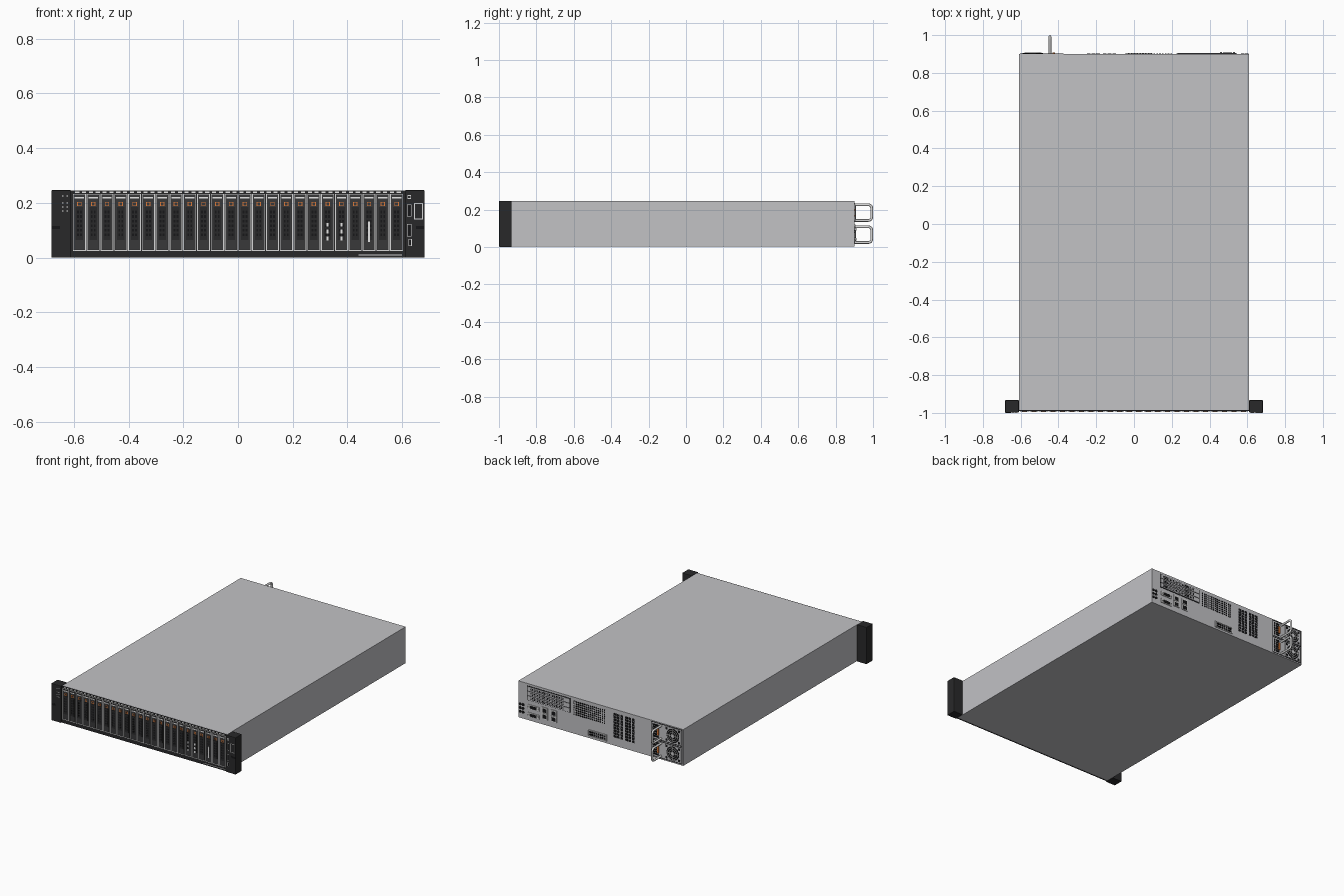
import bpy, bmesh, math
from mathutils import Matrix, Vector

if "Cube" in bpy.data.objects:
    bpy.data.objects.remove(bpy.data.objects["Cube"])


def material(name, r, g, b):
    m = bpy.data.materials.new(name)
    m.use_nodes = True
    m.diffuse_color = (r, g, b, 1)
    m.node_tree.nodes["Principled BSDF"].inputs["Base Color"].default_value = (r, g, b, 1)
    return m


metal = material("light metal", 0.54, 0.54, 0.56)
steel = material("bright steel", 0.7, 0.7, 0.7)
black = material("black plastic", 0.022, 0.022, 0.023)
carrier = material("carrier grey", 0.04, 0.04, 0.042)
hole = material("dark opening", 0.008, 0.008, 0.009)
orange = material("orange latch", 0.75, 0.2, 0.04)
white = material("white marking", 0.85, 0.85, 0.85)

FRONT, BACK = -0.985, 0.9
W, H = 0.61, 0.246


def finish(name, bm, mat):
    mesh = bpy.data.meshes.new(name)
    bm.to_mesh(mesh)
    bm.free()
    mesh.materials.append(mat)
    ob = bpy.data.objects.new(name, mesh)
    bpy.context.collection.objects.link(ob)
    return ob


def boxes(name, mat, spans, bevel=0):
    """One object from boxes given as (x0, x1, y0, y1, z0, z1)."""
    bm = bmesh.new()
    for x0, x1, y0, y1, z0, z1 in spans:
        mid = Vector((x0 + x1, y0 + y1, z0 + z1)) / 2
        size = Matrix.Diagonal((x1 - x0, y1 - y0, z1 - z0, 1))
        bmesh.ops.create_cube(bm, size=1, matrix=Matrix.Translation(mid) @ size)
    ob = finish(name, bm, mat)
    if bevel:
        mod = ob.modifiers.new("Bevel", "BEVEL")
        mod.width, mod.segments = bevel, 2
    return ob


def front(x, z, w, h, y0=0.005, y1=0.007):
    """Plate on the front, between two distances out from the chassis."""
    return (x - w / 2, x + w / 2, FRONT - y1, FRONT - y0, z - h / 2, z + h / 2)


def back(x, z, w, h, y0=0, y1=0.002):
    return (x - w / 2, x + w / 2, BACK + y0, BACK + y1, z - h / 2, z + h / 2)


def outline(place, x, z, w, h, t, y0, y1):
    """Four bars round a rectangle."""
    bars = [place(x + s * (w - t) / 2, z, t, h, y0, y1) for s in (-1, 1)]
    return bars + [place(x, z + s * (h - t) / 2, w - 2 * t, t, y0, y1) for s in (-1, 1)]


def grid(place, x, z, w, h, nx, nz, fill, y0, y1):
    """Even grid of small openings filling a rectangle."""
    dx, dz = w / nx, h / nz
    return [place(x - w / 2 + dx * (i + .5), z - h / 2 + dz * (j + .5),
                  dx * fill, dz * fill, y0, y1) for i in range(nx) for j in range(nz)]


def discs(name, mat, items, y0, y1, sides=20):
    """Round studs facing backwards, as (x, z, radius)."""
    bm = bmesh.new()
    turn = Matrix.Rotation(math.pi / 2, 4, "X")
    for x, z, r in items:
        bmesh.ops.create_cone(bm, cap_ends=True, segments=sides, radius1=r, radius2=r, depth=y1 - y0,
                              matrix=Matrix.Translation((x, BACK + (y0 + y1) / 2, z)) @ turn)
    return finish(name, bm, mat)


# Chassis, front bezel and rack ears
boxes("chassis", metal, [(-W, W, FRONT, BACK, 0.002, H - 0.001)])
boxes("front_bezel", black, [(-W, W, FRONT - 0.005, FRONT, 0, H - 0.002)])
for side, s in (("right", -1), ("left", 1)):
    xs = sorted((s * W, s * 0.682))
    boxes(side + "_rack_ear", black, [(*xs, -0.999, -0.933, 0, H + 0.001)], 0.003)
boxes("top_vent_dashes", white, grid(front, 0, 0.239, 1.2, 0.01, 48, 1, 0.6, 0.005, 0.006))

# Drive bays
pitch = 0.0504
bays = [(i - 11.5) * pitch for i in range(24)]
boxes("bay_rims", steel, [b for x in bays
      for b in outline(front, x, 0.129, 0.0475, 0.208, 0.003, 0.004, 0.0075)])
boxes("drive_carriers", carrier, [front(x, 0.129, 0.04, 0.2, 0.004, 0.008) for x in bays])
boxes("drive_handles", black, [front(x, 0.125, 0.027, 0.12, 0.007, 0.0105) for x in bays])
boxes("drive_grilles", hole, [b for x in bays
      for b in grid(front, x, 0.125, 0.022, 0.1, 2, 6, 0.6, 0.01, 0.011)])
boxes("drive_labels", white, [front(x, 0.219, 0.034, 0.006, 0.007, 0.0088) for x in bays])
boxes("drive_latches", orange, [b for x in bays
      for b in outline(front, x, 0.196, 0.016, 0.016, 0.003, 0.007, 0.0098)])
boxes("drive_stickers", white, [front(x, z, 0.008, 0.014, 0.01, 0.0115)
      for x in bays[18:20] for z in (0.07, 0.095, 0.12)] + [front(bays[21], 0.095, 0.008, 0.075, 0.01, 0.0115)])

# Front controls on the ears
boxes("status_marks", white, [front(x, z, 0.006, 0.004, 0.013, 0.0145)
      for x in (-0.64, -0.624) for z in (0.17, 0.185, 0.2, 0.225)])
ports = [(0.626, 0.172, 0.016, 0.045), (0.626, 0.1, 0.016, 0.045), (0.629, 0.056, 0.012, 0.026)]
boxes("front_port_rims", steel, [b for x, z, w, h in ports
      for b in outline(front, x, z, w, h, 0.002, 0.013, 0.0148)])
boxes("front_ports", hole, [front(x, z, w - 0.006, h - 0.006, 0.013, 0.0145) for x, z, w, h in ports])
boxes("ear_latch_rim", steel, outline(front, 0.66, 0.17, 0.032, 0.06, 0.003, 0.013, 0.015))
boxes("power_button", steel, outline(front, 0.626, 0.222, 0.014, 0.014, 0.003, 0.013, 0.0148))
boxes("bezel_line", steel, [front(0.52, 0.01, 0.16, 0.003)])
boxes("ear_grooves", hole, [front(s * 0.665, 0.11, 0.03, 0.012, 0.013, 0.0145) for s in (-1, 1)])

# Expansion slots
boxes("slot_recess", hole, [back(0.385, 0.183, 0.32, 0.096)])
slots = [0.152, 0.183, 0.214]
boxes("slot_brackets", metal, [back(0.385, z, 0.31, 0.027, 0.001, 0.005) for z in slots])
boxes("slot_vents", hole, [b for z in slots
      for b in grid(back, 0.395, z, 0.25, 0.018, 20, 2, 0.65, 0.004, 0.0058)])

# Rear vents
boxes("rear_perforations", hole, grid(back, 0.085, 0.175, 0.24, 0.1, 16, 7, 0.6, 0, 0.0015))
boxes("rear_vent_columns", hole, [b for x in (-0.13, -0.215)
      for b in grid(back, x, 0.138, 0.075, 0.165, 3, 9, 0.8, 0, 0.0015)])

# Rear connectors
plugs = [(0.495, 0.095, 0.085, 0.028), (0.495, 0.042, 0.085, 0.028)]
boxes("rear_serial_shells", steel, [back(x, z, w, h, 0, 0.006) for x, z, w, h in plugs], 0.002)
boxes("rear_serial_cores", hole, [back(x, z, 0.05, 0.018, 0.005, 0.008) for x, z, w, h in plugs])
discs("serial_screws", steel, [(x + s * 0.035, z, 0.006) for x, z, w, h in plugs for s in (-1, 1)], 0.005, 0.011, 6)
jacks = [(x, z) for x in (0.412, 0.345) for z in (0.06, 0.1)]
boxes("network_shells", steel, [back(x, z, 0.044, 0.038, 0, 0.005) for x, z in jacks])
boxes("network_openings", hole, [back(x, z - 0.002, 0.03, 0.024, 0.004, 0.006) for x, z in jacks])
discs("small_rear_jacks", hole, [(x, z, 0.009) for x in (0.575, 0.597) for z in (0.045, 0.07, 0.095)], 0, 0.003)
boxes("lower_port_frame", steel, outline(back, 0.025, 0.037, 0.14, 0.044, 0.004, 0, 0.004))
boxes("lower_port_vents", hole, grid(back, 0.025, 0.037, 0.125, 0.032, 8, 2, 0.7, 0, 0.002))

# Power supplies, one above the other
supplies = (0.066, 0.184)
boxes("supply_seams", hole, [b for z in supplies
      for b in outline(back, -0.488, z, 0.232, 0.112, 0.003, 0, 0.002)])
boxes("supply_side_vents", hole, [b for z in supplies
      for b in grid(back, -0.405, z, 0.045, 0.09, 3, 6, 0.75, 0, 0.002)])
boxes("supply_latches", orange, [back(-0.425, z, 0.012, 0.05, 0, 0.007) for z in supplies])
boxes("fan_frames", metal, [back(-0.535, z, 0.122, 0.1, 0, 0.003) for z in supplies])
discs("fan_openings", hole, [(-0.535, z, 0.046) for z in supplies], 0.002, 0.0045, 28)
boxes("fan_corners", hole, [back(-0.535 + i * 0.046, z + j * 0.038, 0.016, 0.014, 0.002, 0.004)
      for z in supplies for i in (-1, 1) for j in (-1, 1)])
discs("fan_hubs", metal, [(-0.535, z, 0.013) for z in supplies], 0.003, 0.007)


def wire(name, points, radius, mat, closed=False):
    """Round rod swept along a path."""
    curve = bpy.data.curves.new(name, "CURVE")
    curve.dimensions, curve.bevel_depth, curve.bevel_resolution = "3D", radius, 2
    path = curve.splines.new("POLY")
    path.points.add(len(points) - 1)
    for p, co in zip(path.points, points):
        p.co = (*co, 1)
    path.use_cyclic_u = closed
    ob = bpy.data.objects.new(name, curve)
    bpy.context.collection.objects.link(ob)
    mesh = bpy.data.meshes.new_from_object(ob.evaluated_get(bpy.context.evaluated_depsgraph_get()))
    bpy.data.objects.remove(ob)
    mesh.materials.clear()
    mesh.materials.append(mat)
    mesh.shade_smooth()
    bpy.context.collection.objects.link(bpy.data.objects.new(name, mesh))


# Fan guards and pull handles
for level, z in zip(("lower", "upper"), supplies):
    for n, r in (("inner", 0.024), ("outer", 0.037)):
        ring = [(-0.535 + r * math.cos(a * math.pi / 12), BACK + 0.006, z + r * math.sin(a * math.pi / 12))
                for a in range(24)]
        wire(f"{level}_{n}_fan_ring", ring, 0.002, steel, True)
    boxes(level + "_fan_spokes", steel, [back(-0.535, z, 0.09, 0.004, 0.004, 0.007),
                                         back(-0.535, z, 0.004, 0.09, 0.004, 0.007)])
    half, reach, corner = 0.042, 0.993, 0.018
    path = [(-0.445, BACK - 0.002, z + half)]
    for s, order in ((1, range(7)), (-1, range(6, -1, -1))):
        for k in order:
            a = math.pi / 2 * (1 - k / 6)
            path.append((-0.445, reach - corner + corner * math.cos(a),
                         z + s * (half - corner + corner * math.sin(a))))
    path.append((-0.445, BACK - 0.002, z - half))
    wire(level + "_pull_handle", path, 0.007, steel)
